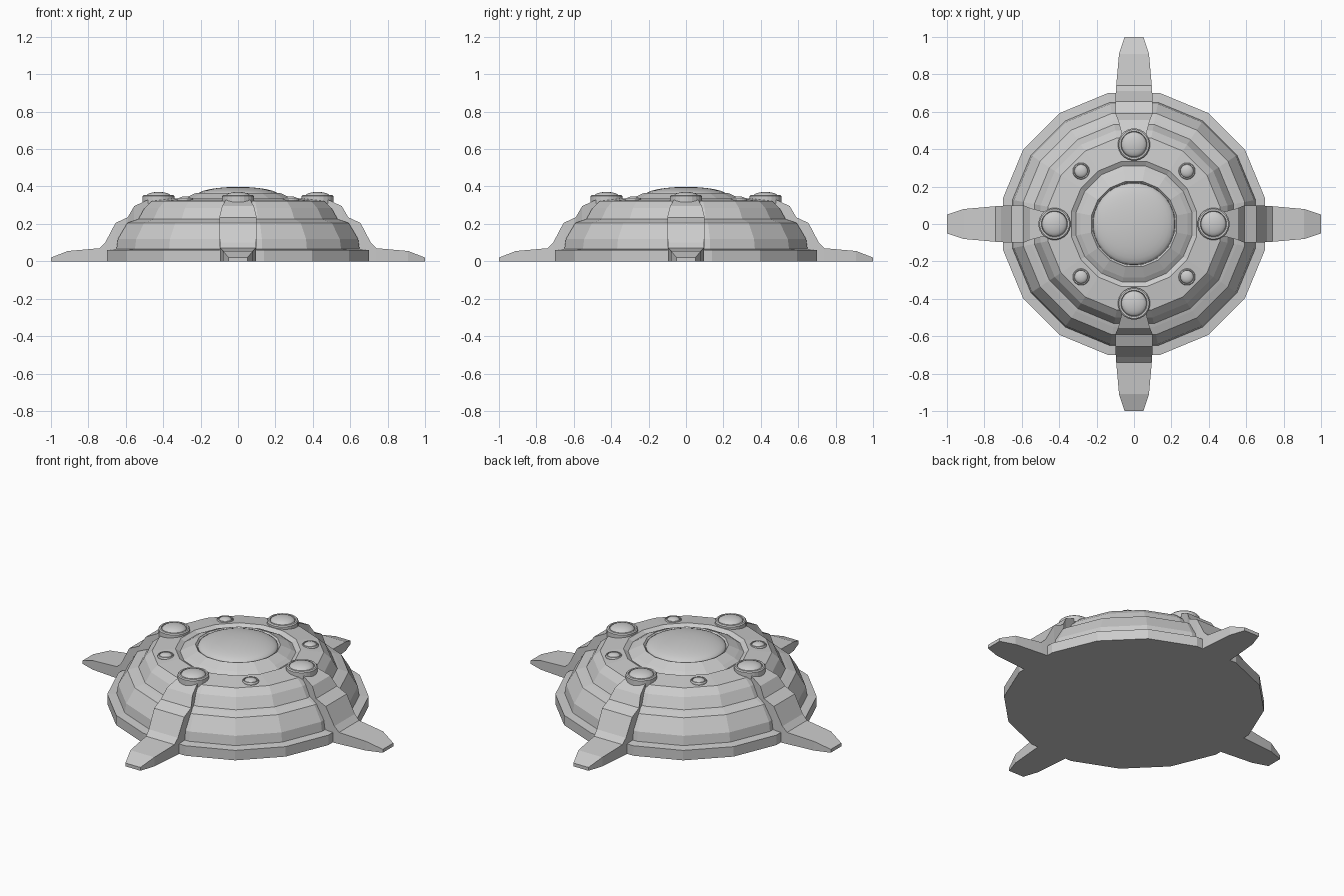
import bpy, bmesh, math

if "Cube" in bpy.data.objects:
    bpy.data.objects.remove(bpy.data.objects["Cube"])


def finish(name, bm, smooth=False):
    bmesh.ops.remove_doubles(bm, verts=bm.verts, dist=1e-5)
    bmesh.ops.recalc_face_normals(bm, faces=bm.faces)
    me = bpy.data.meshes.new(name)
    bm.to_mesh(me)
    bm.free()
    ob = bpy.data.objects.new(name, me)
    bpy.context.collection.objects.link(ob)
    for p in me.polygons:
        p.use_smooth = smooth
    return ob


def lathe(name, profile, sides, loc=(0, 0, 0), smooth=False):
    """Revolve (radius, z) points; flat sides face the axes, ends are capped."""
    bm = bmesh.new()
    rings = []
    for r, z in profile:
        ring = []
        for i in range(sides):
            a = 2 * math.pi * (i + 0.5) / sides
            ring.append(bm.verts.new((loc[0] + r * math.cos(a),
                                      loc[1] + r * math.sin(a), loc[2] + z)))
        rings.append(ring)
    for lo, hi in zip(rings, rings[1:]):
        for i in range(sides):
            j = (i + 1) % sides
            bm.faces.new((lo[i], lo[j], hi[j], hi[i]))
    bm.faces.new(rings[0])
    bm.faces.new(rings[-1])
    return finish(name, bm, smooth)


def cap(name, radius, base, height, sides, loc=(0, 0, 0)):
    """Shallow smooth dome."""
    pts = [(radius * math.cos(t), base + height * math.sin(t))
           for t in [math.pi / 2 * k / 8 for k in range(8)]]
    pts.append((radius * 0.01, base + height))
    return lathe(name, pts, sides, loc, True)


def leg(name, angle):
    """Buttress running from the top stud down to the foot tip."""
    # distance from centre, top height, half width
    sections = [(0.40, 0.33, 0.065), (0.48, 0.33, 0.065), (0.555, 0.295, 0.085),
                (0.59, 0.235, 0.10), (0.655, 0.205, 0.10), (0.71, 0.10, 0.097),
                (0.74, 0.07, 0.095), (0.91, 0.055, 0.08), (1.0, 0.02, 0.05)]
    bm = bmesh.new()
    c, s = math.cos(angle), math.sin(angle)
    rings = []
    for d, top, w in sections:
        rings.append([bm.verts.new((d * c - y * s, d * s + y * c, z))
                      for y, z in ((-w, 0), (w, 0), (w, top), (-w, top))])
    for a, b in zip(rings, rings[1:]):
        for i in range(4):
            j = (i + 1) % 4
            bm.faces.new((a[i], a[j], b[j], b[i]))
    bm.faces.new(rings[0])
    bm.faces.new(rings[-1])
    return finish(name, bm)


# Stepped hull with a recessed ring around the raised dome collar
k = 1 / math.cos(math.pi / 16)
hull = [(0.70, 0), (0.70, 0.06), (0.65, 0.065), (0.642, 0.12), (0.592, 0.205),
        (0.55, 0.22), (0.533, 0.225), (0.50, 0.285), (0.46, 0.322),
        (0.335, 0.337), (0.31, 0.322), (0.285, 0.338), (0.228, 0.364),
        (0.218, 0.352)]
lathe("hull", [(r * k, z) for r, z in hull], 16)
cap("central_dome", 0.221, 0.352, 0.046, 32)


# Round lamp: rimmed collar with a small dome inside
def lamp(name, x, y, r, z0, z1, z2):
    rim = [(r, z0), (r, z1 - 0.006), (r * 0.93, z1), (r * 0.82, z1),
           (r * 0.78, z1 - 0.008)]
    lathe(name + "_collar", rim, 24, (x, y, 0))
    cap(name + "_dome", r * 0.79, z1 - 0.008, z2 - z1 + 0.008, 24, (x, y, 0))


# Four legs with large lamps, four small lamps between them
for i in range(4):
    a = i * math.pi / 2
    leg(f"leg_{i + 1}", a)
    lamp(f"large_lamp_{i + 1}", 0.425 * math.cos(a), 0.425 * math.sin(a),
         0.086, 0.31, 0.354, 0.371)
    b = a + math.pi / 4
    lamp(f"small_lamp_{i + 1}", 0.40 * math.cos(b), 0.40 * math.sin(b),
         0.045, 0.31, 0.338, 0.347)
